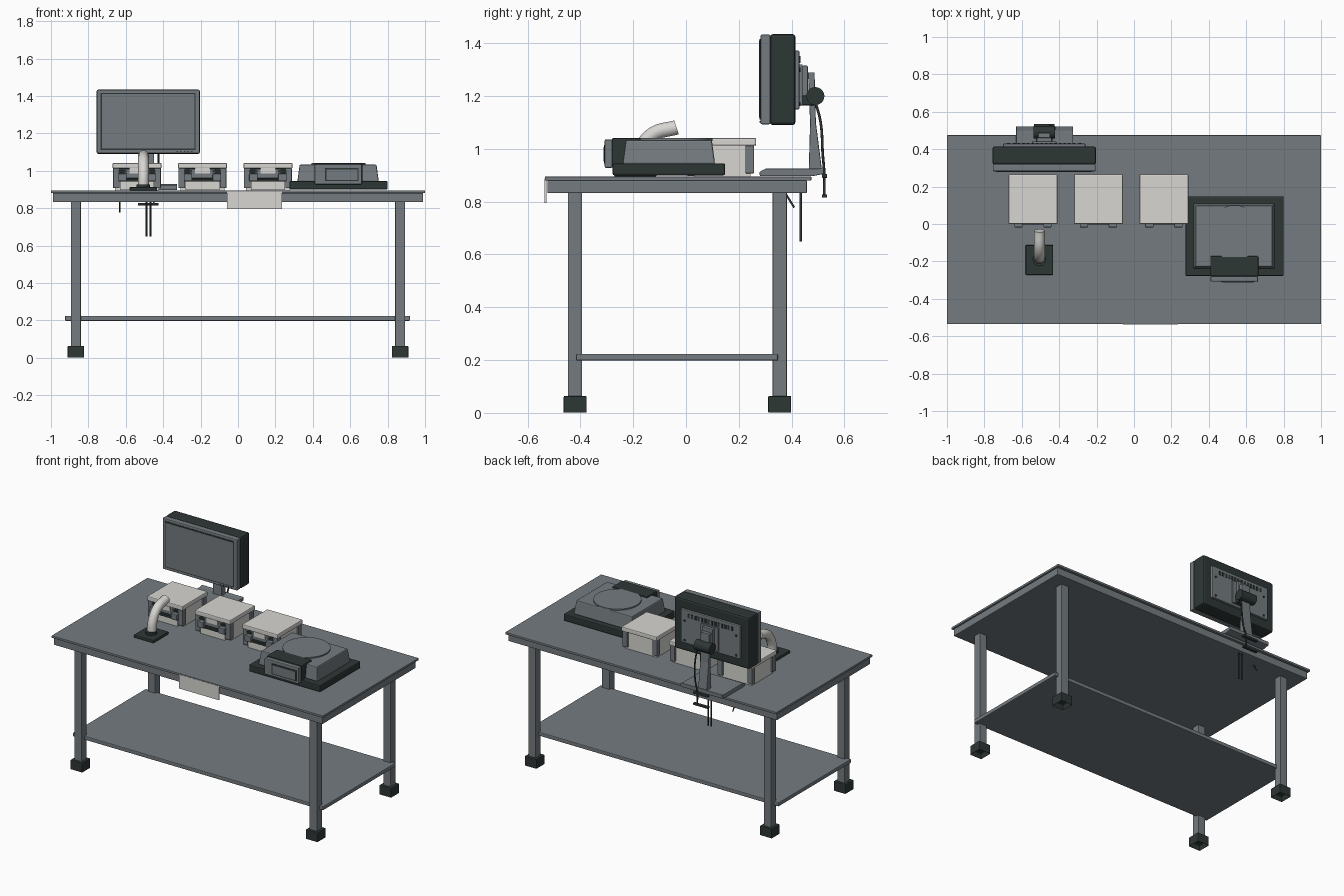
import bpy, bmesh, math
from mathutils import Vector

if "Cube" in bpy.data.objects:
    bpy.data.objects.remove(bpy.data.objects["Cube"])


def material(name, rgb):
    m = bpy.data.materials.new(name)
    m.diffuse_color = (*rgb, 1)
    m.use_nodes = True
    m.node_tree.nodes["Principled BSDF"].inputs["Base Color"].default_value = m.diffuse_color
    return m


GRAY = material("steel gray", (0.175, 0.198, 0.215))
DARK = material("charcoal", (0.027, 0.038, 0.036))
LIGHT = material("light plastic", (0.68, 0.67, 0.645))


def finish(name, bm, mat, bevel=0):
    me = bpy.data.meshes.new(name)
    bmesh.ops.recalc_face_normals(bm, faces=bm.faces)
    bm.to_mesh(me)
    bm.free()
    me.materials.append(mat)
    ob = bpy.data.objects.new(name, me)
    bpy.context.collection.objects.link(ob)
    if bevel:
        mod = ob.modifiers.new("bevel", 'BEVEL')
        mod.width = bevel
        mod.segments = 2
    return ob


def box(name, x, y, z, mat, bevel=0):
    """Box from (min, max) ranges."""
    bm = bmesh.new()
    bmesh.ops.create_cube(bm, size=1)
    for v in bm.verts:
        v.co = [sum(r) / 2 + c * (r[1] - r[0]) for r, c in zip((x, y, z), v.co)]
    return finish(name, bm, mat, bevel)


def cylinder(name, center, radius, depth, axis, mat, segments=40):
    bm = bmesh.new()
    bmesh.ops.create_cone(bm, cap_ends=True, segments=segments, radius1=radius,
                          radius2=radius, depth=depth)
    rot = Vector((0, 0, 1)).rotation_difference(Vector(axis))
    for v in bm.verts:
        v.co = rot @ v.co + Vector(center)
    ob = finish(name, bm, mat)
    smooth(ob)
    return ob


def smooth(ob):
    bpy.ops.object.select_all(action='DESELECT')
    bpy.context.view_layer.objects.active = ob
    ob.select_set(True)
    bpy.ops.object.shade_smooth_by_angle(angle=math.radians(35))


def tube(name, points, radius, mat):
    cu = bpy.data.curves.new(name, 'CURVE')
    cu.dimensions = '3D'
    cu.bevel_depth = radius
    cu.bevel_resolution = 3
    cu.use_fill_caps = True
    sp = cu.splines.new('BEZIER')
    sp.bezier_points.add(len(points) - 1)
    for bp, p in zip(sp.bezier_points, points):
        bp.co = p
        bp.handle_left_type = bp.handle_right_type = 'AUTO'
    cu.materials.append(mat)
    ob = bpy.data.objects.new(name, cu)
    bpy.context.collection.objects.link(ob)
    return ob


def side_profile(name, x, yz, mat, bevel=0):
    """Closed (y, z) outline extruded along x."""
    bm = bmesh.new()
    face = bm.faces.new([bm.verts.new((x[0], *p)) for p in yz])
    ext = bmesh.ops.extrude_face_region(bm, geom=[face])
    for v in ext['geom']:
        if isinstance(v, bmesh.types.BMVert):
            v.co.x = x[1]
    return finish(name, bm, mat, bevel)


# Table
box("table_top", (-1, 1), (-0.535, 0.475), (0.88, 0.895), GRAY, 0.003)
box("table_apron", (-0.99, 0.99), (-0.525, 0.458), (0.832, 0.881), GRAY, 0.004)
box("lower_shelf", (-0.925, 0.92), (-0.417, 0.348), (0.198, 0.224), GRAY, 0.005)
box("front_label_plate", (-0.06, 0.235), (-0.536, -0.528), (0.795, 0.888), LIGHT)
for sx in (-1, 1):
    for y in (-0.42, 0.355):
        x = 0.867 * sx
        box("leg", (x - 0.027, x + 0.027), (y - 0.027, y + 0.027), (0.04, 0.835), GRAY, 0.003)
        # Foot caps, hollow underneath
        bm = bmesh.new()
        bmesh.ops.create_cube(bm, size=1)
        for v in bm.verts:
            v.co = (x + v.co.x * 0.087, y + v.co.y * 0.087, 0.032 + v.co.z * 0.064)
        bottom = min(bm.faces, key=lambda f: f.calc_center_median().z)
        bmesh.ops.inset_region(bm, faces=[bottom], thickness=0.014)
        for v in bottom.verts:
            v.co.z += 0.03
        finish("foot", bm, DARK, 0.004)

# Three desktop units with corner posts, lid and front tray
for cx in (-0.54, -0.19, 0.16):
    box("unit_body", (cx - 0.118, cx + 0.118), (0.03, 0.245), (0.895, 1.02), LIGHT)
    box("unit_lid", (cx - 0.131, cx + 0.131), (0, 0.266), (1.012, 1.042), LIGHT, 0.006)
    for s in (-1, 1):
        a, b = sorted((cx + s * 0.128, cx + s * 0.093))
        for y in ((0.004, 0.045), (0.225, 0.258)):
            box("unit_post", (a, b), y, (0.907, 1.013), GRAY, 0.004)
        a, b = sorted((cx + s * 0.1, cx + s * 0.055))
        box("unit_front_tab", (a, b), (-0.018, 0.03), (0.945, 0.985), GRAY, 0.004)
        box("unit_side_trim", (a, b), (0.002, 0.035), (0.99, 1.003), DARK)
    box("unit_front_slot", (cx - 0.1, cx + 0.1), (-0.004, 0.04), (0.942, 0.957), DARK)
    box("unit_front_recess", (cx - 0.095, cx + 0.095), (0.02, 0.04), (0.957, 1.012), DARK)
    box("unit_front_panel", (cx - 0.07, cx + 0.07), (0.004, 0.03), (0.96, 1.01), GRAY, 0.004)
    box("unit_front_notch", (cx - 0.04, cx + 0.04), (-0.001, 0.02), (0.985, 1.015), LIGHT)
    box("unit_front_base", (cx - 0.09, cx + 0.09), (0.005, 0.04), (0.897, 0.942), LIGHT)

# Weighing scale
box("scale_base", (0.275, 0.8), (-0.278, 0.148), (0.9, 0.945), DARK, 0.006)
bm = bmesh.new()
bmesh.ops.create_cube(bm, size=1)
for v in bm.verts:
    k = 0.012 if v.co.z > 0 else 0
    v.co = (0.535 + v.co.x * (0.435 - 2 * k), -0.065 + v.co.y * (0.35 - 2 * k),
            0.988 + v.co.z * 0.09)
finish("scale_body", bm, GRAY, 0.006)
cylinder("scale_plate", (0.537, -0.045, 1.035), 0.145, 0.012, (0, 0, 1), GRAY, 64)
box("scale_display_housing", (0.408, 0.665), (-0.28, -0.172), (0.93, 1.042), DARK, 0.006)
box("scale_display_face", (0.41, 0.663), (-0.308, -0.278), (0.928, 1.036), GRAY, 0.005)
box("scale_screen_border", (0.465, 0.645), (-0.311, -0.305), (0.945, 1.015), DARK)
box("scale_screen", (0.472, 0.638), (-0.313, -0.309), (0.952, 1.008), GRAY)

# Handheld scanner on its stand
box("scanner_base", (-0.58, -0.432), (-0.272, -0.112), (0.893, 0.913), DARK, 0.006)
cylinder("scanner_collar", (-0.506, -0.19, 0.918), 0.036, 0.02, (0, 0, 1), DARK, 24)
tube("scanner_neck", [(-0.506, -0.185, 0.91), (-0.506, -0.175, 0.985),
                      (-0.506, -0.13, 1.052), (-0.506, -0.036, 1.082)], 0.029, LIGHT)

# Monitor
cx = -0.48
box("monitor_bezel", (-0.755, -0.205), (0.282, 0.32), (1.093, 1.433), GRAY, 0.006)
box("monitor_shell", (-0.757, -0.203), (0.318, 0.415), (1.09, 1.435), DARK, 0.012)
box("screen_border", (-0.734, -0.226), (0.279, 0.285), (1.112, 1.416), DARK)
box("screen", (-0.728, -0.232), (0.277, 0.282), (1.118, 1.41), GRAY)
for i in range(5):
    box("monitor_button", (-0.33 + i * 0.02, -0.322 + i * 0.02), (0.279, 0.285),
        (1.1, 1.105), DARK)
box("monitor_back_panel", (-0.7, -0.26), (0.41, 0.43), (1.15, 1.372), GRAY, 0.005)
for i in range(14):
    x = -0.64 + i * 0.0245
    box("vent", (x - 0.007, x + 0.007), (0.428, 0.433), (1.325, 1.352), DARK)
for sx in (-1, 1):
    for z in (1.17, 1.3):
        cylinder("screw", (cx + sx * 0.19, 0.43, z), 0.008, 0.006, (0, 1, 0), DARK, 12)

# Monitor arm
box("mount_plate", (cx - 0.065, cx + 0.065), (0.428, 0.442), (1.165, 1.32), GRAY, 0.004)
box("mount_block", (cx - 0.04, cx + 0.04), (0.44, 0.462), (1.17, 1.315), GRAY, 0.004)
box("hinge_bracket", (cx - 0.045, cx + 0.045), (0.43, 0.49), (1.165, 1.205), DARK, 0.005)
cylinder("hinge", (cx, 0.49, 1.2), 0.034, 0.115, (1, 0, 0), DARK, 32)
side_profile("arm_column", (cx - 0.032, cx + 0.032),
             [(0.462, 1.29), (0.487, 1.29), (0.492, 1.1), (0.515, 0.92),
              (0.465, 0.92), (0.47, 1.1)], GRAY, 0.004)
side_profile("arm_base", (-0.63, -0.325),
             [(0.28, 0.897), (0.278, 0.912), (0.3, 0.925), (0.5, 0.925),
              (0.522, 0.93), (0.522, 0.905), (0.48, 0.897)], GRAY, 0.003)
box("clamp_back", (cx - 0.055, cx + 0.055), (0.515, 0.535), (0.89, 0.905), DARK, 0.003)
box("clamp_lower", (cx - 0.055, cx + 0.055), (0.515, 0.535), (0.815, 0.828), DARK, 0.003)

# Cables
tube("arm_cable", [(-0.43, 0.49, 1.18), (-0.425, 0.51, 1.1), (-0.43, 0.518, 0.98),
                   (-0.45, 0.524, 0.9), (-0.45, 0.523, 0.82)], 0.005, DARK)
for x in (-0.49, -0.467):
    tube("hanging_cable", [(x, 0.434, 0.84), (x, 0.434, 0.65)], 0.005, DARK)
tube("short_cable", [(-0.632, 0.375, 0.835), (-0.632, 0.39, 0.81),
                     (-0.632, 0.41, 0.778)], 0.004, DARK)
